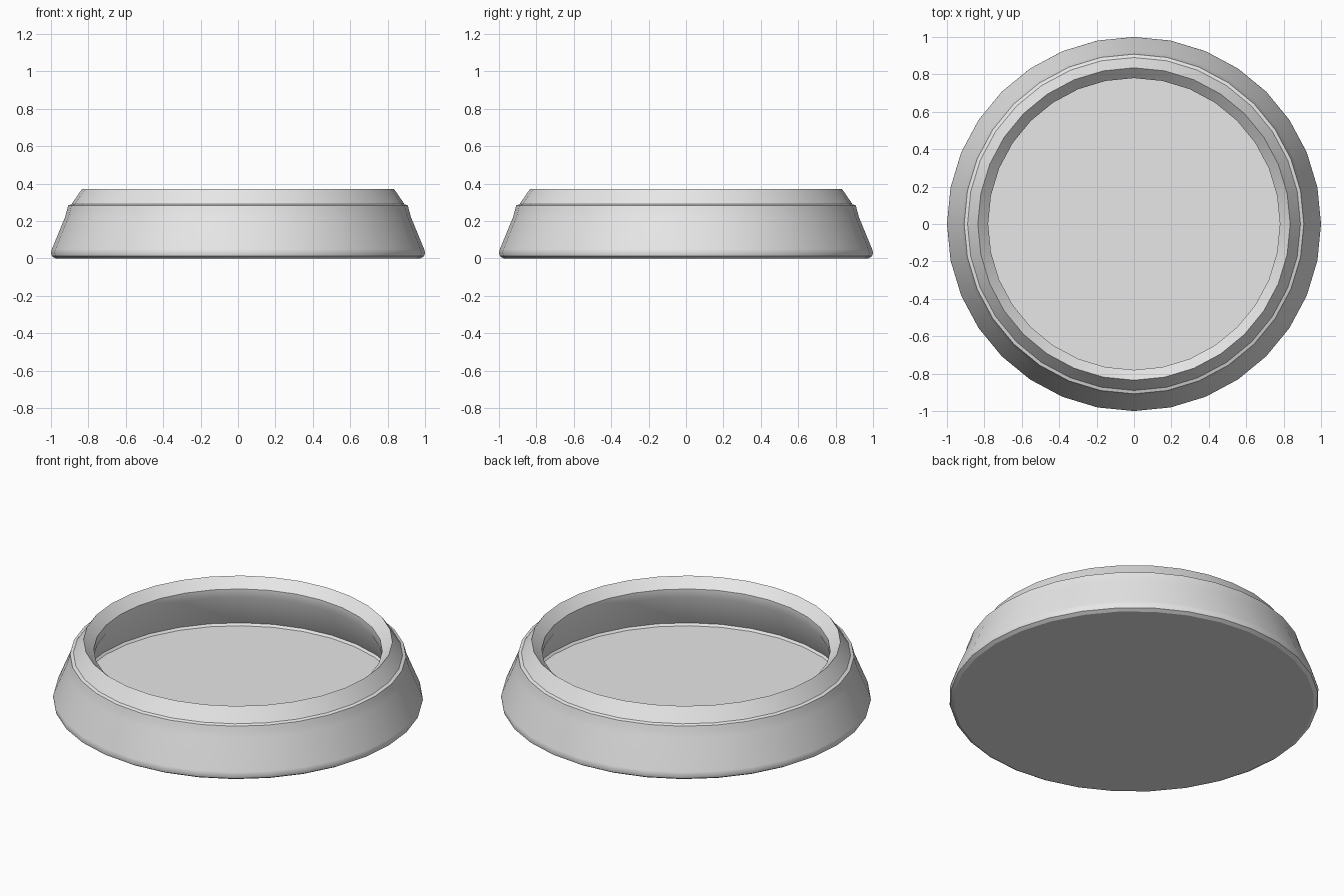
import bpy, bmesh, math

cube = bpy.data.objects.get("Cube")
if cube:
    bpy.data.objects.remove(cube, do_unlink=True)

SIDES = 32

# Plain grey material
grey = bpy.data.materials.new("light_grey")
grey.use_nodes = True
colour = (0.8, 0.8, 0.8, 1.0)
grey.diffuse_color = colour
grey.node_tree.nodes["Principled BSDF"].inputs["Base Color"].default_value = colour


def lathe(name, profile, material):
    """Revolve a radius/height profile around the z axis."""
    mesh = bpy.data.meshes.new(name)
    bm = bmesh.new()
    verts = [bm.verts.new((r, 0, z)) for r, z in profile]
    edges = [bm.edges.new(pair) for pair in zip(verts, verts[1:])]
    bmesh.ops.spin(bm, geom=verts + edges, cent=(0, 0, 0), axis=(0, 0, 1),
                   angle=math.tau, steps=SIDES, use_merge=False)
    bmesh.ops.remove_doubles(bm, verts=bm.verts[:], dist=0.0005)
    bmesh.ops.recalc_face_normals(bm, faces=bm.faces[:])
    bm.to_mesh(mesh)
    bm.free()
    mesh.materials.append(material)
    obj = bpy.data.objects.new(name, mesh)
    bpy.context.collection.objects.link(obj)
    return obj


# Underside, flared outer wall with rounded foot, and stepped shoulder
outer = [(0, 0), (0.975, 0), (0.995, 0.012), (1.0, 0.03), (0.995, 0.05),
         (0.925, 0.22), (0.914, 0.26), (0.908, 0.284), (0.89, 0.29)]
# Sharp rim, short lip, undercut inner wall and recessed floor
inner = [(0.835, 0.37), (0.78, 0.316), (0.78, 0.267),
         (0.885, 0.065), (0.875, 0.052), (0, 0.05)]

dish = lathe("round_base", outer + inner, grey)

bpy.ops.object.select_all(action='DESELECT')
dish.select_set(True)
bpy.context.view_layer.objects.active = dish
bpy.ops.object.shade_smooth_by_angle(angle=math.radians(30))
